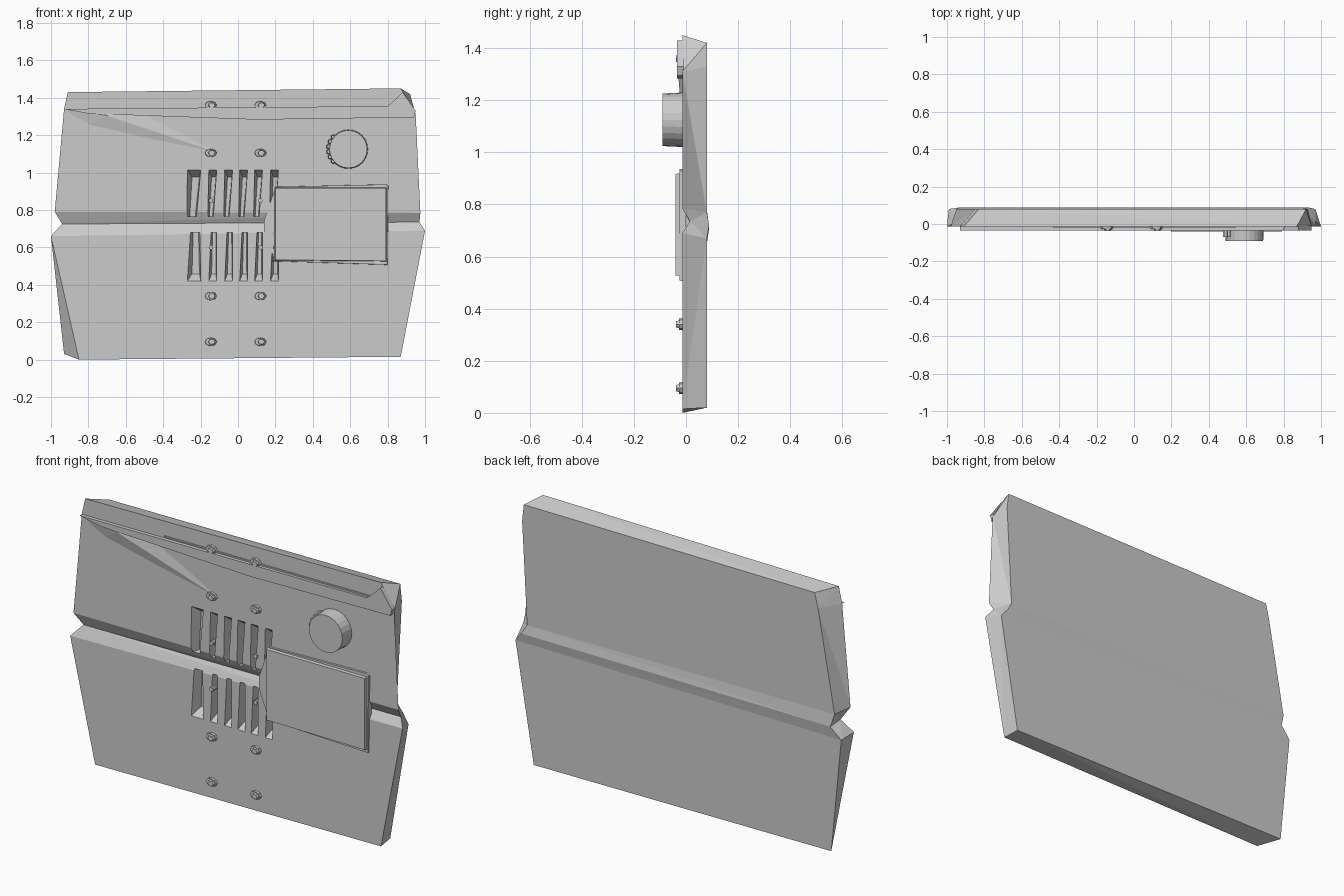
import bpy, bmesh, math
from mathutils import Matrix, Vector

if "Cube" in bpy.data.objects:
    bpy.data.objects.remove(bpy.data.objects["Cube"])

grey = bpy.data.materials.new("panel grey")
grey.use_nodes = True
color = (0.6, 0.6, 0.6, 1)
grey.diffuse_color = color
grey.node_tree.nodes["Principled BSDF"].inputs["Base Color"].default_value = color

FRONT, BACK = -0.014, 0.08


def finish(name, bm):
    bmesh.ops.recalc_face_normals(bm, faces=bm.faces)
    mesh = bpy.data.meshes.new(name)
    bm.to_mesh(mesh)
    bm.free()
    obj = bpy.data.objects.new(name, mesh)
    obj.data.materials.append(grey)
    bpy.context.collection.objects.link(obj)
    return obj


def add_loft(bm, rings):
    """Skin a stack of equal closed rings and cap both ends."""
    loops = [[bm.verts.new(p) for p in ring] for ring in rings]
    n = len(loops[0])
    for a, b in zip(loops, loops[1:]):
        for i in range(n):
            j = (i + 1) % n
            bm.faces.new((a[i], a[j], b[j], b[i]))
    bm.faces.new(loops[0])
    bm.faces.new(loops[-1])


def plate(name, outline, y0, y1, scale=1.0):
    """Extrude an x-z outline from y0 to y1, optionally shrinking it."""
    c = sum((Vector(p) for p in outline), Vector((0, 0))) / len(outline)
    top = [c + (Vector(p) - c) * scale for p in outline]
    bm = bmesh.new()
    add_loft(bm, [[(x, y0, z) for x, z in outline], [(x, y1, z) for x, z in top]])
    return finish(name, bm)


def join_into(bm, x, z, radius, y0, y1, sides, taper=1.0, stretch=1.0):
    """Add a disc or stud whose axis points to the front."""
    ring = [(math.cos(2 * math.pi * i / sides), math.sin(2 * math.pi * i / sides))
            for i in range(sides)]
    add_loft(bm, [[(x + c * r * stretch, y, z + s * r) for c, s in ring]
                  for y, r in ((y0, radius), (y1, radius * taper))])


# Slab, lofted upwards: front left, front right, back right, back left
G = 0.015
rows = [
    [(-0.85, FRONT, 0), (0.87, FRONT, 0.015), (0.86, BACK, 0.02), (-0.93, BACK, 0.03)],
    [(-1, FRONT, 0.66), (1, FRONT, 0.69), (0.97, BACK, 0.67), (-0.99, BACK, 0.65)],
    [(-0.94, G, 0.725), (0.97, G, 0.735), (0.93, 0.089, 0.72), (-0.93, 0.089, 0.71)],
    [(-0.98, FRONT, 0.79), (0.975, FRONT, 0.785), (0.9, BACK, 0.77), (-0.95, BACK, 0.78)],
    [(-0.93, FRONT, 1.34), (0.95, FRONT, 1.31), (0.93, BACK, 1.33), (-0.85, BACK, 1.33)],
    [(-0.91, FRONT, 1.43), (0.87, FRONT, 1.45), (0.92, BACK, 1.42), (-0.83, BACK, 1.41)],
]
# Narrow the front channel in the middle of the slab
bm = bmesh.new()
add_loft(bm, rows)
bmesh.ops.triangulate(bm, faces=bm.faces)
slab = finish("slab", bm)

# Two rows of wedge-shaped vent slots
columns = [-0.235, -0.135, -0.05, 0.03, 0.11, 0.195]
bm = bmesh.new()
for i, x in enumerate(columns):
    w = 0.036 if i == 0 else 0.021
    for z_end, z_mid in ((1.015, 0.765), (0.42, 0.68)):
        lean = 0.012 if z_end > z_mid else -0.006
        add_loft(bm, [
            [(x - w, -0.05, z_end), (x + w, -0.05, z_end),
             (x + w * 0.7 - lean, -0.05, z_mid), (x - w * 0.7 - lean, -0.05, z_mid)],
            [(x - w, FRONT, z_end), (x + w, FRONT, z_end),
             (x + w * 0.7 - lean, FRONT, z_mid), (x - w * 0.7 - lean, FRONT, z_mid)],
            [(x - w * 0.3, 0.035, z_end + (z_mid - z_end) * 0.15),
             (x + w * 0.8, 0.035, z_end + (z_mid - z_end) * 0.15),
             (x + w * 0.5 - lean, 0.035, z_mid), (x - w * 0.3 - lean, 0.035, z_mid)],
        ])
cutter = finish("slot_cutter", bm)
cutter.hide_render = True
cutter.hide_viewport = True
cutter.display_type = 'WIRE'
cut = slab.modifiers.new("slots", 'BOOLEAN')
cut.operation = 'DIFFERENCE'
cut.solver = 'EXACT'
cut.object = cutter

# Raised rim under the top edge, widening into the right corner flap
plate("top_rim", [(-0.93, 1.34), (-0.8, 1.315), (0.1, 1.283), (0.94, 1.295), (0.95, 1.33),
                  (0.88, 1.43), (0.85, 1.4), (0.8, 1.355), (-0.4, 1.345)], FRONT + 0.005, -0.034)
plate("top_strip", [(-0.43, 1.35), (0.8, 1.355), (0.82, 1.362), (-0.43, 1.357)], FRONT + 0.005, -0.022)

# Low crease running down from the rim's far corner
bm = bmesh.new()
pts = [(-0.93, -0.016, 1.34), (-0.12, -0.016, 1.11), (-0.8, -0.012, 1.25), (-0.7, -0.03, 1.305),
       (-0.5, -0.012, 1.32)]
vs = [bm.verts.new(p) for p in pts]
bmesh.ops.convex_hull(bm, input=vs)
finish("corner_crease", bm)

# Cover plate with a stepped edge and a pointed inlet
plate("cover_base", [(0.185, 0.525), (0.8, 0.505), (0.805, 0.93), (0.79, 0.938), (0.2, 0.925)],
      0.0, -0.024, 0.99)
cover = plate("cover_plate", [(0.195, 0.53), (0.795, 0.525), (0.795, 0.92), (0.195, 0.92)],
              -0.02, -0.041, 0.985)
plate("cover_inlet", [(0.14, 0.68), (0.2, 0.525), (0.2, 0.92), (0.14, 0.745)], 0.016, -0.02)

# Round knob over a wider, toothed collar
bm = bmesh.new()
join_into(bm, 0.59, 1.125, 0.105, FRONT + 0.01, -0.09, 24, 0.96)
for i in range(6):
    a = math.radians(140 + i * 16)
    join_into(bm, 0.59 + 0.105 * math.cos(a), 1.125 + 0.1 * math.sin(a), 0.016,
              FRONT + 0.01, -0.07, 5, 0.7)
finish("knob", bm)

# Bolts and small pins in two columns
bm = bmesh.new()
for x in (-0.145, 0.12):
    for z in (0.095, 0.34, 1.105, 1.36):
        join_into(bm, x, z, 0.024, FRONT + 0.01, -0.026, 8, 0.9, 1.4)
        join_into(bm, x + 0.005, z, 0.018, -0.02, -0.038, 6, 0.8, 1.2)
    for z in (0.6, 0.85):
        join_into(bm, x, z, 0.012, 0.04, -0.024, 8)
finish("bolts", bm)
